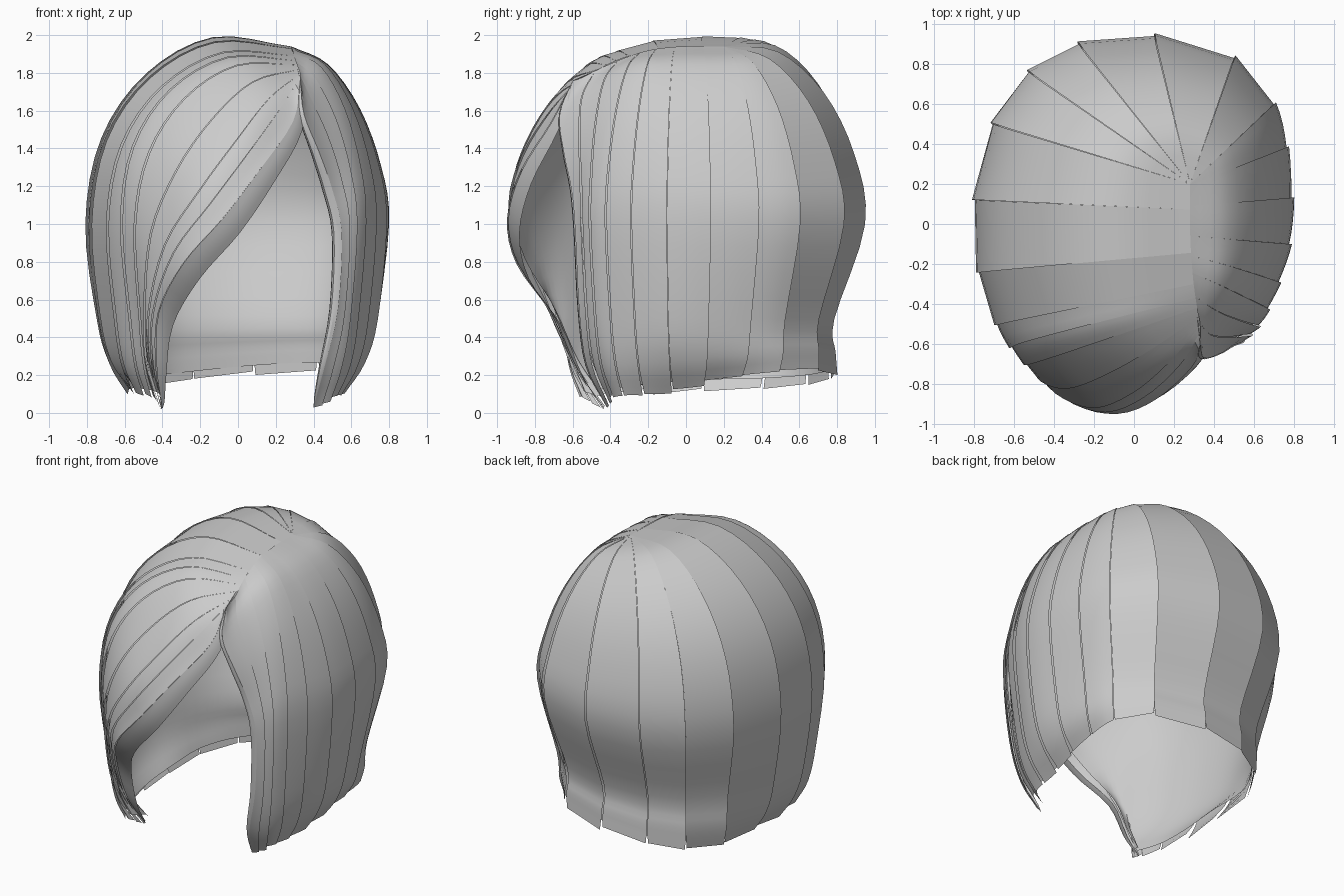
import bpy, math, random
from mathutils import Vector

random.seed(4)
if "Cube" in bpy.data.objects:
    bpy.data.objects.remove(bpy.data.objects["Cube"], do_unlink=True)

mat = bpy.data.materials.new("hair grey")
mat.use_nodes = True
grey = (0.6, 0.6, 0.6, 1)
mat.diffuse_color = grey
mat.node_tree.nodes["Principled BSDF"].inputs["Base Color"].default_value = grey

ROWS = 28


def spline(pts, t):
    """Catmull-Rom through the points, t counted in points."""
    n = len(pts) - 1
    i = min(max(int(t), 0), n - 1)
    u = t - i
    b, c = pts[i], pts[i + 1]
    a = pts[i - 1] if i else b * 2 - c
    d = pts[i + 2] if i + 2 <= n else c * 2 - b
    return (b * 2 + (c - a) * u + (a * 2 - b * 5 + c * 4 - d) * u ** 2
            + (b * 3 - a - c * 3 + d) * u ** 3) / 2


def lock(rx, ry):
    """Lock of hair from the parting over the widest ring point to the hem."""
    py = max(-0.5, min(0.2, 0.6 * ry))
    front = max(0, -py)
    part = Vector((0.28 + 0.2 * front ** 2, py, 1.94 - 0.56 * front ** 2))
    ring = Vector((rx, ry, 1.0))
    power = 2.05 - 0.35 * rx
    bump = max(0, 0.23 - 0.27 * rx) * (1 - 0.9 * front)
    pts = []
    for k in range(5):
        s = math.sin(k * math.pi / 8)
        p = part.lerp(ring, s)
        p.z = 1 + (part.z - 1) * max(0, 1 - s ** power) ** (1 / power)
        p.z += bump * s * max(0, 1 - s) ** 1.3
        pts.append(p)
    # Below the ring: nape, inward curl and hem
    back = max(0, ry)
    low = 0.94 - 0.12 * back
    hem = 0.7 + 0.12 * min(1, abs(ry) * 1.5) + 0.03 * back
    curl = low * 0.62 + hem * 0.38
    hem_z = 0.13 + 0.08 * ry + 0.08 * rx * back
    for scale, z in ((low, 0.5), (curl, hem_z * 0.6 + 0.2), (hem, hem_z)):
        pts.append(Vector((rx * scale, ry * scale, z)))
    return pts


def path(*pts):
    return [Vector(p) for p in pts]


# Guide locks, from the left front edge round the back to the fringe edge
left_edge = path((.33, -.6, 1.76), (.35, -.67, 1.58), (.43, -.65, 1.38), (.5, -.61, 1.18),
                 (.55, -.59, .95), (.53, -.57, .55), (.46, -.53, .25), (.4, -.42, .03))
fringe_mid = path((.33, -.5, 1.8), (.15, -.69, 1.68), (-.03, -.83, 1.46), (-.22, -.9, 1.2),
                  (-.4, -.83, .9), (-.48, -.71, .52), (-.47, -.58, .24), (-.41, -.45, .04))
fringe_edge = path((.33, -.6, 1.76), (.29, -.71, 1.54), (.11, -.87, 1.28), (-.08, -.94, 1.03),
                   (-.29, -.89, .79), (-.42, -.71, .53), (-.43, -.58, .24), (-.4, -.43, .02))
ring_points = [(.66, -.45), (.78, -.1), (.78, .28), (.7, .6), (.5, .83), (.1, .94),
               (-.28, .9), (-.53, .76), (-.71, .5), (-.8, .12), (-.78, -.24),
               (-.69, -.5), (-.56, -.68)]
guides = [left_edge] + [lock(*p) for p in ring_points] + [fringe_mid, fringe_edge]
last = len(guides) - 1


def column(t):
    keys = [spline([g[r] for g in guides], t) for r in range(len(left_edge))]
    return [spline(keys, r * (len(keys) - 1) / ROWS) for r in range(ROWS + 1)]


def outward(p):
    return Vector((p.x, p.y, 0.8 * (p.z - 1))).normalized()


def sheet(name, columns):
    """Skin a row of columns into one smooth surface with sharp seams."""
    verts = [p for col in columns for p in col]
    n = ROWS + 1
    faces = [(c * n + r, c * n + r + 1, (c + 1) * n + r + 1, (c + 1) * n + r)
             for c in range(len(columns) - 1) for r in range(ROWS)]
    mesh = bpy.data.meshes.new(name)
    mesh.from_pydata(verts, [], faces)
    mesh.materials.append(mat)
    obj = bpy.data.objects.new(name, mesh)
    bpy.context.collection.objects.link(obj)
    bpy.ops.object.select_all(action='DESELECT')
    obj.select_set(True)
    bpy.context.view_layer.objects.active = obj
    bpy.ops.object.shade_smooth_by_angle(angle=math.radians(28))


# Seam positions: narrow locks near the face, wide flat ones round the back
flat_start, flat_end = 4, 12
seams = [0.0, 0.35, 0.7, 1.1, 1.5, 2.0, 2.6, 3.3]
seams += range(flat_start, flat_end + 1)
seams += [12.6, 13.1, 13.6, 14.1, 14.5, last]

# Overlapping locks: each one lifts along one side and has its own ragged tip
for i, (start, end) in enumerate(zip(seams, seams[1:])):
    cols = []
    tip = random.uniform(-0.015, 0.02)
    steps = 1 if flat_start <= start < flat_end else 4
    for k in range(steps + 1):
        u = k / steps
        col = column(start + (end - start) * u)
        for r, p in enumerate(col):
            v = r / ROWS
            p += outward(p) * 0.014 * (u - 0.4) * min(1, v * 2)
            if v > 0.85:
                p.z = max(0, p.z + tip * (v - 0.85) / 0.15)
        cols.append(col)
    # Tips draw together slightly at the hem
    for r in range(ROWS - 2, ROWS + 1):
        mid = (cols[0][r] + cols[-1][r]) / 2
        for col in cols:
            col[r] = col[r].lerp(mid, 0.04 * (r - ROWS + 3) / 3)
    sheet(f"hair_lock_{i + 1}", cols)

# Smooth inner lining, a little shorter than the locks
lining = []
steps = 56
for k in range(steps + 1):
    col = column(0.12 + (last - 0.3) * k / steps)
    for r, p in enumerate(col):
        p -= outward(p) * 0.03
        p.z += 0.02 * max(0, r / ROWS - 0.8) / 0.2
    lining.append(col)
sheet("inner_lining", lining)


# Turned-in edges that frame the face
def turned_edge(name, t, offset, bulge, flip):
    edge = column(t)
    cols = []
    for k in range(5):
        u = k / 4
        row = []
        for r, p in enumerate(edge):
            fade = math.sin(math.pi * r / ROWS) ** 0.7 if r < ROWS else 0
            move = Vector(offset) * u + Vector(bulge) * math.sin(math.pi * u)
            row.append(p + move * fade)
        cols.append(row)
    sheet(name, cols[::-1] if flip else cols)


turned_edge("fringe_fold", last, (.09, .06, -.08), (.005, -.005, 0), False)
turned_edge("left_front_roll", 0, (-.055, .05, 0), (-.015, -.025, 0), True)
